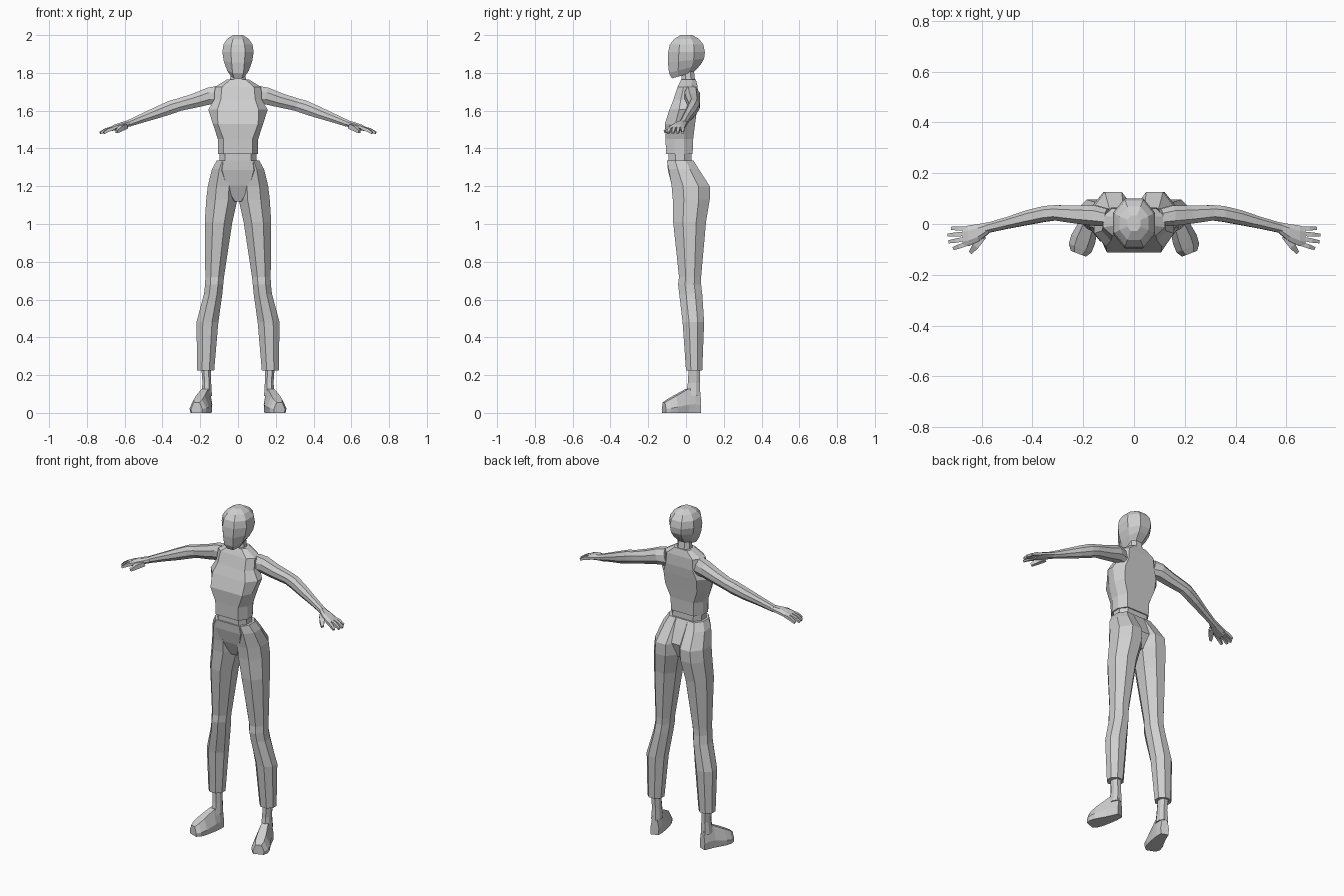
import bpy, bmesh
from mathutils import Vector

grey = bpy.data.materials.new("plain grey")
grey.diffuse_color = (0.62, 0.62, 0.62, 1)


def loft(name, rings, mirror=False):
    """Skin a list of equal-length rings and cap both ends."""
    bm = bmesh.new()
    loops = [[bm.verts.new(p) for p in r] for r in rings]
    n = len(loops[0])
    for a, b in zip(loops, loops[1:]):
        for i in range(n):
            j = (i + 1) % n
            bm.faces.new((a[i], a[j], b[j], b[i]))
    bm.faces.new(loops[0])
    bm.faces.new(loops[-1])
    bmesh.ops.recalc_face_normals(bm, faces=bm.faces)
    mesh = bpy.data.meshes.new(name)
    bm.to_mesh(mesh)
    bm.free()
    mesh.materials.append(grey)
    ob = bpy.data.objects.new(name, mesh)
    bpy.context.collection.objects.link(ob)
    if mirror:
        ob.modifiers.new("mirror", 'MIRROR').use_mirror_merge = False
    return ob


def octagon(f=0.5, g=0.4):
    return [(f, -1), (1, -g), (1, g), (f, 1), (-f, 1), (-1, g), (-1, -g), (-f, -1)]


def level(z, x0, x1, y0, y1, f=0.5, g=0.4, slope=0.0):
    """Eight-sided ring at height z; slope raises it towards the back."""
    cx, cy, rx, ry = (x0 + x1) / 2, (y0 + y1) / 2, (x1 - x0) / 2, (y1 - y0) / 2
    return [(cx + u * rx, cy + v * ry, z + slope * v) for u, v in octagon(f, g)]


def upright(x, y, z, ry, rz, lean=0.0):
    """Eight-sided ring across an arm, leaning with the arm's drop."""
    return [(x + v * rz * lean, y + u * ry, z + v * rz) for u, v in octagon()]


def finger(name, a, b, r0, r1):
    a, b = Vector(a), Vector(b)
    d = (b - a).normalized()
    s = d.cross(Vector((0, 0, 1))).normalized()
    t = s.cross(d)
    mid = a.lerp(b, 0.55) + Vector((0, 0, 0.004))
    loft(name, [[p + s * (u * r) + t * (v * r) for u, v in ((1, 1), (1, -1), (-1, -1), (-1, 1))]
                for p, r in ((a, r0), (mid, r0), (b, r1))], True)


# Head: chin forward and low, skull rounded behind
loft("head", [level(z, -w, w, y0, y1, f, 0.42, s) for z, w, y0, y1, f, s in (
    (1.787, 0.036, -0.075, 0.040, 0.55, 0.016),
    (1.822, 0.058, -0.090, 0.078, 0.50, 0.022),
    (1.865, 0.075, -0.096, 0.096, 0.45, 0.010),
    (1.910, 0.083, -0.094, 0.100, 0.45, 0.0),
    (1.950, 0.077, -0.086, 0.092, 0.45, 0.0),
    (1.980, 0.057, -0.062, 0.068, 0.45, 0.0),
    (2.000, 0.026, -0.028, 0.034, 0.45, 0.0))])
loft("neck", [level(1.74, -0.045, 0.045, -0.025, 0.050),
              level(1.83, -0.035, 0.035, -0.020, 0.040)])

# Sleeveless top with flat chest and back
loft("sleeveless_top", [level(z, -w, w, y0, y1, f, g) for z, w, y0, y1, f, g in (
    (1.370, 0.105, -0.106, 0.035, 0.72, 0.35),
    (1.450, 0.107, -0.108, 0.038, 0.72, 0.35),
    (1.530, 0.133, -0.112, 0.048, 0.80, 0.30),
    (1.605, 0.157, -0.088, 0.058, 0.70, 0.30),
    (1.660, 0.126, -0.066, 0.064, 0.72, 0.40),
    (1.725, 0.122, -0.045, 0.062, 0.70, 0.40),
    (1.765, 0.058, -0.025, 0.052, 0.70, 0.45))])
loft("waist", [level(1.30, -0.098, 0.098, -0.092, 0.030, 0.7),
               level(1.39, -0.098, 0.098, -0.094, 0.028, 0.7)])

# Trousers: central hips, then one mirrored leg
loft("hips", [level(z, -w, w, y0, y1, f) for z, w, y0, y1, f in (
    (1.335, 0.108, -0.100, 0.038, 0.72),
    (1.285, 0.120, -0.096, 0.062, 0.70),
    (1.205, 0.100, -0.076, 0.098, 0.62),
    (1.120, 0.030, -0.040, 0.070, 0.60))])
loft("trouser_leg", [level(z, x0, x1, y0, y1, 0.42) for z, x0, x1, y0, y1 in (
    (1.335, 0.010, 0.113, -0.098, 0.040),
    (1.290, 0.004, 0.138, -0.092, 0.068),
    (1.200, 0.002, 0.160, -0.076, 0.126),
    (1.130, 0.003, 0.168, -0.070, 0.126),
    (1.010, 0.030, 0.176, -0.068, 0.106),
    (0.720, 0.074, 0.173, -0.037, 0.080),
    (0.680, 0.078, 0.174, -0.042, 0.080),
    (0.630, 0.083, 0.180, -0.036, 0.086),
    (0.480, 0.104, 0.220, -0.018, 0.096),
    (0.225, 0.126, 0.216, 0.000, 0.086))], True)

# Ankle and foot, toes turned out
loft("ankle", [level(0.25, 0.145, 0.195, 0.015, 0.075),
               level(0.16, 0.142, 0.188, 0.010, 0.073),
               level(0.09, 0.138, 0.195, 0.000, 0.076)], True)


def foot_ring(x, y, w, h):
    out = Vector((0.93, 0.36, 0))
    prof = ((-0.9, 0), (0.9, 0), (1, 0.35), (0.5, 1), (-0.5, 1), (-1, 0.35))
    return [Vector((x, y, 0)) + out * (u * w) + Vector((0, 0, v * h)) for u, v in prof]


loft("foot", [foot_ring(*r) for r in (
    (0.160, 0.072, 0.024, 0.110), (0.166, 0.040, 0.032, 0.132),
    (0.176, 0.004, 0.038, 0.126), (0.200, -0.060, 0.050, 0.090),
    (0.212, -0.095, 0.048, 0.070), (0.219, -0.117, 0.032, 0.056))], True)

# Arm: shoulder to wrist, then palm
loft("arm", [upright(x, y, z, ry, rz, 0.3) for x, y, z, ry, rz in (
    (0.100, 0.025, 1.680, 0.034, 0.050),
    (0.150, 0.033, 1.678, 0.040, 0.043),
    (0.220, 0.037, 1.656, 0.036, 0.037),
    (0.310, 0.044, 1.632, 0.030, 0.032),
    (0.350, 0.040, 1.620, 0.031, 0.034),
    (0.420, 0.025, 1.593, 0.029, 0.030),
    (0.500, 0.004, 1.563, 0.023, 0.023),
    (0.580, -0.016, 1.532, 0.020, 0.017))], True)
loft("palm", [upright(x, y, z, ry, rz, 0.3) for x, y, z, ry, rz in (
    (0.570, -0.014, 1.535, 0.021, 0.016),
    (0.610, -0.034, 1.524, 0.034, 0.016),
    (0.650, -0.046, 1.512, 0.040, 0.014),
    (0.672, -0.050, 1.503, 0.038, 0.011))], True)
for name, a, b in (("little_finger", (0.655, -0.018, 1.508), (0.718, -0.017, 1.484)),
                   ("ring_finger", (0.660, -0.038, 1.510), (0.732, -0.044, 1.482)),
                   ("middle_finger", (0.660, -0.058, 1.510), (0.728, -0.070, 1.482)),
                   ("index_finger", (0.655, -0.077, 1.508), (0.710, -0.096, 1.482))):
    finger(name, a, b, 0.0085, 0.006)
finger("thumb", (0.595, -0.050, 1.518), (0.643, -0.112, 1.488), 0.013, 0.007)
